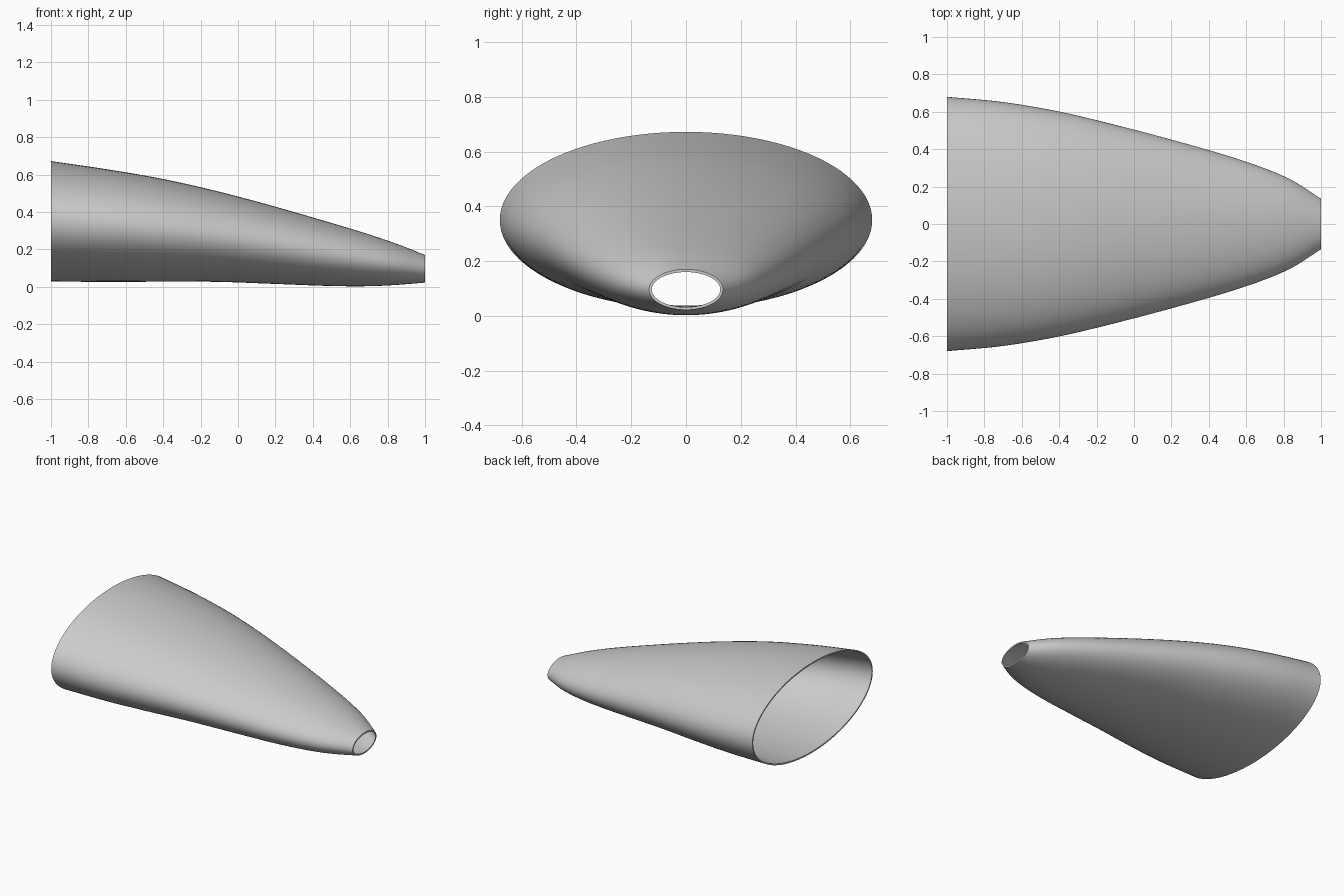
import bpy, bmesh, math

cube = bpy.data.objects.get("Cube")
if cube:
    bpy.data.objects.remove(cube, do_unlink=True)

SIDES = 96
STEPS = 6      # rings between two stations
WALL = 0.01

# Stations along the shell: x, half width, top z, bottom z
STATIONS = [
    (-1.0, 0.68, 0.672, 0.028),
    (-0.7, 0.652, 0.628, 0.026),
    (-0.4, 0.601, 0.576, 0.027),
    (-0.1, 0.53, 0.508, 0.026),
    (0.2, 0.451, 0.428, 0.015),
    (0.5, 0.365, 0.341, 0.004),
    (0.7, 0.297, 0.280, 0.003),
    (0.85, 0.231, 0.229, 0.01),
    (1.0, 0.135, 0.17, 0.022),
]


def smooth_stations():
    """Cubic interpolation through the stations, with slopes taken in x."""
    n = len(STATIONS)

    def slope(i, k):
        a, b = STATIONS[max(i - 1, 0)], STATIONS[min(i + 1, n - 1)]
        return (b[k] - a[k]) / (b[0] - a[0])

    rows = []
    for i in range(n - 1):
        p, q = STATIONS[i], STATIONS[i + 1]
        h = q[0] - p[0]
        for s in range(STEPS):
            t = s / STEPS
            row = [p[0] + h * t]
            for k in (1, 2, 3):
                row.append((2*t**3 - 3*t*t + 1) * p[k] + (3*t*t - 2*t**3) * q[k]
                           + h * (t**3 - 2*t*t + t) * slope(i, k)
                           + h * (t**3 - t*t) * slope(i + 1, k))
            rows.append(row)
    rows.append(STATIONS[-1])
    return rows


def ring(bm, row, inset):
    """Elliptical cross-section, shrunk by inset."""
    x, w, top, bottom = row
    mid, half = (top + bottom) / 2, (top - bottom) / 2
    angles = [math.tau * j / SIDES for j in range(SIDES)]
    return [bm.verts.new((x, (w - inset) * math.cos(a), mid + (half - inset) * math.sin(a)))
            for a in angles]


# Outer wall one way, inner wall back, closed into a tube with flat rims
bm = bmesh.new()
rows = smooth_stations()
loops = [ring(bm, r, 0) for r in rows] + [ring(bm, r, WALL) for r in reversed(rows)]
for a, b in zip(loops, loops[1:] + loops[:1]):
    for j in range(SIDES):
        k = (j + 1) % SIDES
        bm.faces.new((a[j], a[k], b[k], b[j]))
bmesh.ops.recalc_face_normals(bm, faces=bm.faces)

mesh = bpy.data.meshes.new("tapered_shell")
bm.to_mesh(mesh)
bm.free()
shell = bpy.data.objects.new("tapered_shell", mesh)
bpy.context.collection.objects.link(shell)

# Plain grey
grey = bpy.data.materials.new("light_grey")
grey.use_nodes = True
colour = (0.6, 0.6, 0.6, 1)
grey.diffuse_color = colour
grey.node_tree.nodes["Principled BSDF"].inputs["Base Color"].default_value = colour
mesh.materials.append(grey)

# Smooth walls, sharp rims
bpy.ops.object.select_all(action="DESELECT")
shell.select_set(True)
bpy.context.view_layer.objects.active = shell
bpy.ops.object.shade_smooth_by_angle(angle=math.radians(40))
